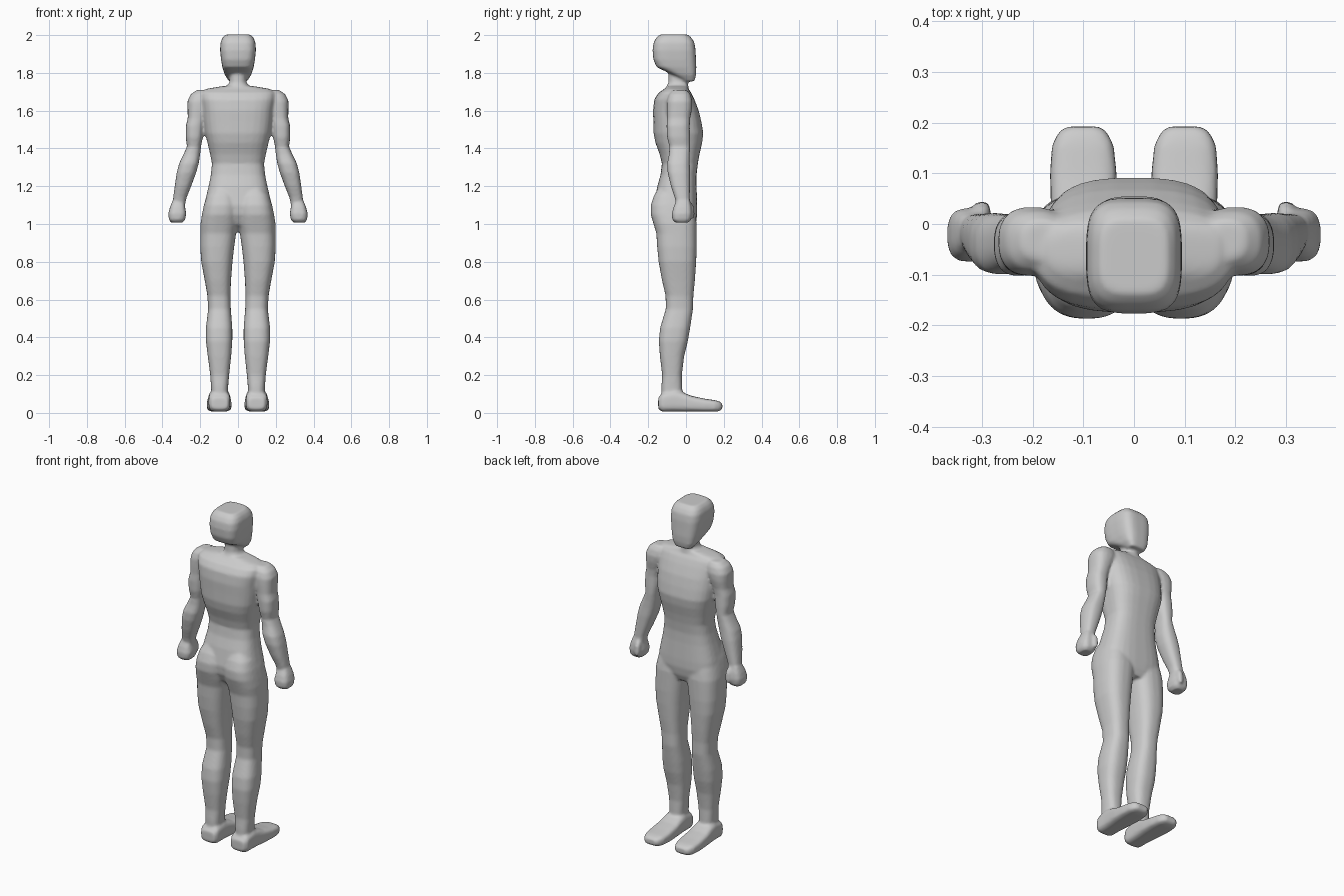
import bpy, bmesh, math
from mathutils import Vector

bm = bmesh.new()
SEG = 28


def loft(rows, power=2.5, axis='z', sides=(1,)):
    """Skin rounded-rectangle sections; row = (pos, a0, a1, b0, b1)."""
    for s in sides:
        rings = []
        for p, a0, a1, b0, b1 in rows:
            ring = []
            for i in range(SEG):
                t = 2 * math.pi * (i + 0.5) / SEG
                c, d = math.cos(t), math.sin(t)
                u = math.copysign(abs(c) ** (2 / power), c)
                v = math.copysign(abs(d) ** (2 / power), d)
                a = (a0 + a1) / 2 + u * (a1 - a0) / 2
                b = (b0 + b1) / 2 + v * (b1 - b0) / 2
                co = (s * a, b, p) if axis == 'z' else (s * a, p, b)
                ring.append(bm.verts.new(Vector(co)))
            rings.append(ring)
        for r, q in zip(rings, rings[1:]):
            for i in range(SEG):
                j = (i + 1) % SEG
                bm.faces.new((r[i], r[j], q[j], q[i]))
        bm.faces.new(rings[0])
        bm.faces.new(rings[-1])


def centred(rows):
    """Rows given as (z, half width, y0, y1)."""
    return [(z, -w, w, y0, y1) for z, w, y0, y1 in rows]


BOTH = (1, -1)

# head: blocky, chin toward +y
loft(centred([(1.755, .048, -.005, .045), (1.79, .07, -.07, .053), (1.83, .083, -.155, .055),
              (1.87, .09, -.173, .053), (1.92, .095, -.177, .051), (1.96, .093, -.172, .045),
              (1.985, .083, -.158, .03), (2.003, .066, -.138, .01)]), 3.6)

# neck
loft(centred([(1.66, .09, -.12, .02), (1.72, .065, -.105, .015), (1.75, .045, -.093, .008),
              (1.79, .042, -.092, .01), (1.86, .042, -.09, .01)]), 2.3)

# torso
loft(centred([(.96, .06, -.09, .035), (1.0, .16, -.14, .052), (1.05, .185, -.165, .06),
              (1.1, .18, -.17, .06), (1.2, .156, -.152, .056), (1.26, .144, -.135, .056),
              (1.32, .138, -.128, .063), (1.37, .148, -.14, .072), (1.43, .162, -.162, .086),
              (1.48, .175, -.172, .092), (1.54, .182, -.173, .082), (1.6, .186, -.175, .068),
              (1.66, .195, -.168, .045), (1.695, .195, -.145, .028), (1.715, .17, -.115, .012),
              (1.73, .08, -.1, .008)]), 2.9)

# legs, including the seat
loft([(.09, .055, .14, -.13, -.02), (.14, .052, .143, -.13, -.02), (.2, .047, .147, -.126, -.022),
      (.3, .036, .16, -.138, -.01), (.38, .03, .17, -.144, .01), (.45, .03, .17, -.137, .022),
      (.55, .038, .158, -.107, .037), (.62, .04, .162, -.108, .039), (.7, .037, .176, -.127, .047),
      (.8, .029, .195, -.145, .054), (.88, .02, .2, -.153, .057), (.95, .01, .199, -.157, .057),
      (1.0, .0, .199, -.172, .057), (1.05, .0, .191, -.187, .05), (1.1, .0, .181, -.187, .04),
      (1.15, .01, .165, -.17, .02), (1.2, .03, .13, -.14, .0)], 2.6, sides=BOTH)

# feet, lofted heel to toe
loft([(-.147, .055, .14, .02, .08), (-.125, .042, .155, .006, .105), (-.06, .04, .157, .006, .12),
      (-.015, .038, .16, .006, .108), (.03, .035, .164, .006, .09), (.1, .034, .166, .006, .075),
      (.155, .04, .162, .006, .067), (.18, .052, .15, .01, .06), (.192, .065, .135, .02, .05)],
     3.6, axis='y', sides=BOTH)

# arms
loft([(1.09, .283, .342, -.048, .018), (1.14, .272, .343, -.06, .02), (1.2, .248, .335, -.08, .021),
      (1.27, .222, .325, -.097, .022), (1.32, .208, .312, -.1, .02), (1.37, .2, .288, -.09, .02),
      (1.41, .196, .27, -.088, .022), (1.46, .186, .277, -.1, .022), (1.52, .18, .276, -.103, .02),
      (1.56, .17, .266, -.1, .022), (1.61, .15, .267, -.102, .032), (1.65, .13, .268, -.102, .034),
      (1.685, .13, .252, -.092, .024), (1.709, .14, .22, -.07, .006)], 2.5, sides=BOTH)

# fists and thumbs
loft([(1.007, .295, .353, -.055, .012), (1.022, .28, .366, -.072, .026), (1.055, .274, .369, -.075, .032),
      (1.09, .28, .36, -.066, .028), (1.125, .285, .346, -.05, .02)], 3, sides=BOTH)
loft([(1.03, .29, .312, .015, .042), (1.05, .283, .317, .005, .046), (1.09, .283, .317, .0, .043),
      (1.115, .29, .312, .0, .028)], 2.4, sides=BOTH)

bmesh.ops.recalc_face_normals(bm, faces=bm.faces)
mesh = bpy.data.meshes.new("body")
bm.to_mesh(mesh)
bm.free()
body = bpy.data.objects.new("body", mesh)
bpy.context.collection.objects.link(body)

# fuse the overlapping parts into one smooth skin
fuse = body.modifiers.new("fuse", 'REMESH')
fuse.mode = 'VOXEL'
fuse.voxel_size = 0.008
fuse.use_smooth_shade = True
relax = body.modifiers.new("relax", 'SMOOTH')
relax.factor = 0.5
relax.iterations = 5
